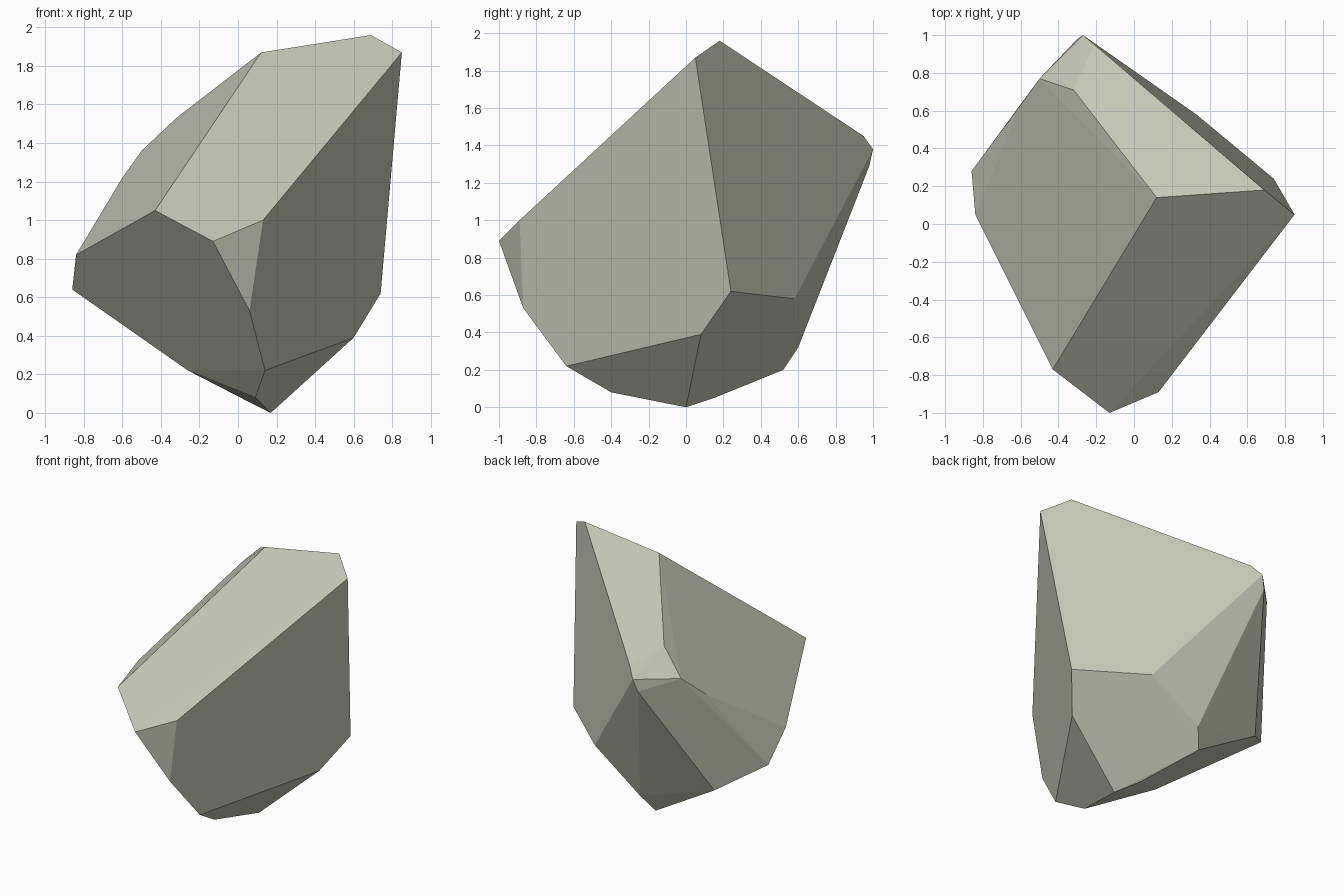
import bpy
import bmesh
import math

default_cube = bpy.data.objects.get("Cube")
if default_cube:
    bpy.data.objects.remove(default_cube, do_unlink=True)


def make_material(name, colour):
    """Create one flat, matte colour."""
    material = bpy.data.materials.new(name)
    material.use_nodes = True
    material.diffuse_color = colour
    shader = material.node_tree.nodes["Principled BSDF"]
    shader.inputs["Base Color"].default_value = colour
    shader.inputs["Roughness"].default_value = 0.9
    return material


def make_boulder(name, corner_groups, material):
    """Wrap a convex skin around the corners and merge nearly flat facets."""
    mesh = bpy.data.meshes.new(name)
    bm = bmesh.new()
    for corners in corner_groups:
        for corner in corners:
            bm.verts.new(corner)

    hull = bmesh.ops.convex_hull(bm, input=bm.verts[:])
    unused = {item for item in hull["geom_interior"] + hull["geom_unused"]
              if isinstance(item, bmesh.types.BMVert)}
    bmesh.ops.delete(bm, geom=list(unused), context="VERTS")
    bmesh.ops.dissolve_limit(bm, angle_limit=math.radians(2),
                             verts=bm.verts[:], edges=bm.edges[:])
    bmesh.ops.recalc_face_normals(bm, faces=bm.faces[:])
    for face in bm.faces:
        face.smooth = False

    bm.to_mesh(mesh)
    bm.free()
    mesh.materials.append(material)
    boulder = bpy.data.objects.new(name, mesh)
    bpy.context.collection.objects.link(boulder)
    return boulder


# Peak and the sloping ridge behind it
crown = [(.69, .18, 1.96), (.85, .05, 1.87), (.12, .14, 1.87),
         (-.32, .71, 1.53), (-.21, .95, 1.45), (-.27, 1, 1.38),
         (-.5, .77, 1.36), (-.3, .98, 1.29), (-.6, .63, 1.22)]

# Front nose and left shoulder
front_corners = [(-.43, -.77, 1.05), (-.13, -1, .89), (.13, -.89, 1),
                 (.06, -.87, .53), (-.84, .05, .82), (-.86, .28, .64)]

# Lower side and back corners
flank = [(.74, .24, .62), (.33, .58, .58), (.6, .08, .39),
         (-.05, .6, .32), (-.6, .53, .48)]

# Narrow underside
base = [(.17, 0, 0), (.07, .15, .05), (.09, -.4, .08),
        (.14, -.64, .22), (-.12, .52, .2), (-.26, -.09, .22)]

stone = make_material("pale grey green stone", (.55, .57, .46, 1))
make_boulder("boulder", [crown, front_corners, flank, base], stone)
